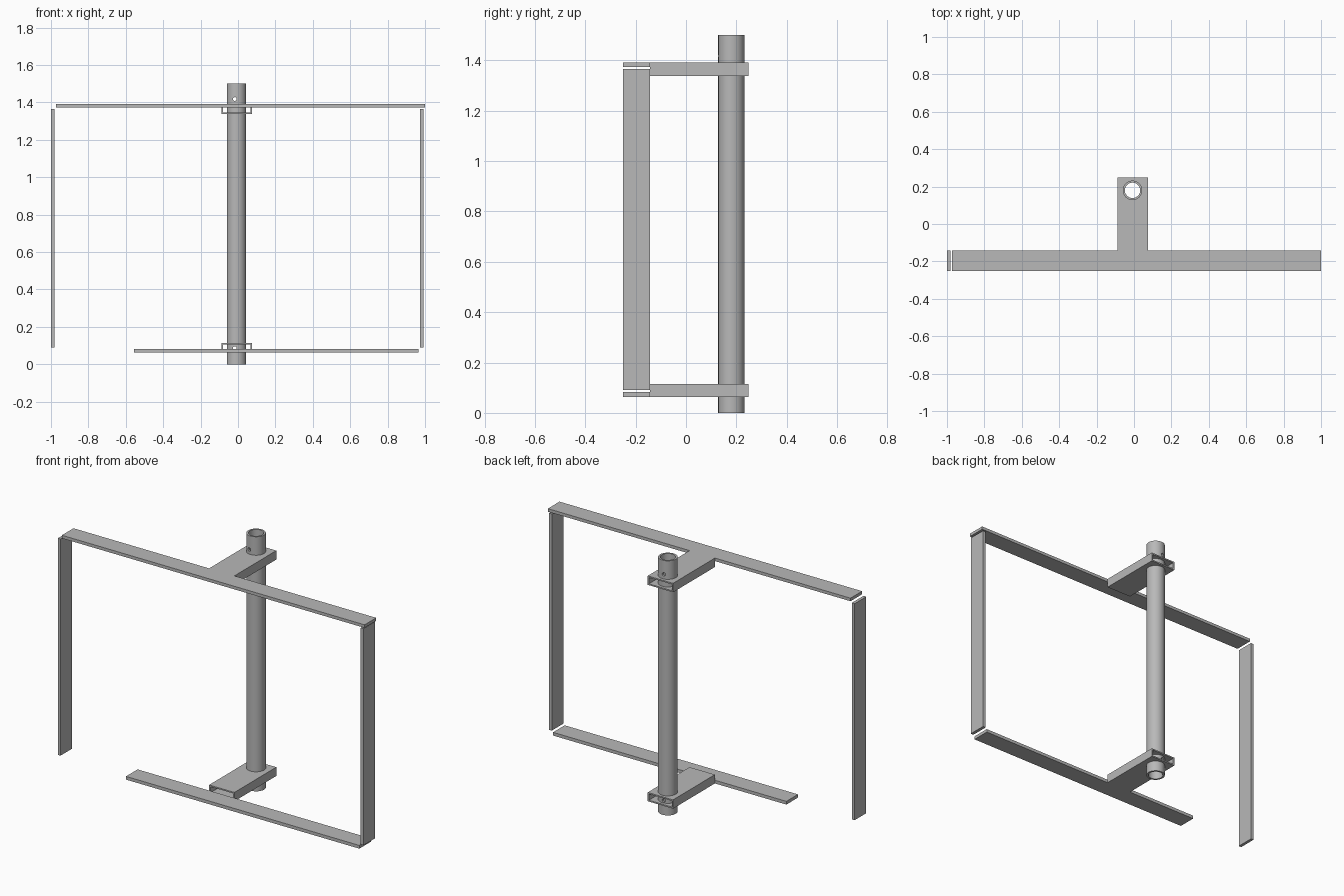
import bpy, bmesh, math
from mathutils import Matrix, Vector

cube = bpy.data.objects.get("Cube")
if cube:
    bpy.data.objects.remove(cube, do_unlink=True)

steel = bpy.data.materials.new("grey_steel")
steel.use_nodes = True
GREY = (0.48, 0.48, 0.48, 1)
steel.diffuse_color = GREY
steel.node_tree.nodes["Principled BSDF"].inputs["Base Color"].default_value = GREY

COL_X, COL_Y, COL_R, COL_H = -0.008, 0.18, 0.052, 1.5


def finish(name, bm):
    bmesh.ops.recalc_face_normals(bm, faces=bm.faces)
    mesh = bpy.data.meshes.new(name)
    bm.to_mesh(mesh)
    bm.free()
    mesh.materials.append(steel)
    obj = bpy.data.objects.new(name, mesh)
    bpy.context.collection.objects.link(obj)
    return obj


def box(name, x, y, z):
    """Solid bar from (low, high) pairs."""
    bm = bmesh.new()
    lo, hi = (Vector(c) for c in zip(x, y, z))
    bmesh.ops.create_cube(bm, size=1, matrix=Matrix.Translation((lo + hi) / 2)
                          @ Matrix.Diagonal((*(hi - lo), 1)))
    return finish(name, bm)


def extruded_frame(name, outer, inner, move):
    """Hollow section between two matching loops, extruded along move."""
    bm = bmesh.new()
    rings = [[bm.verts.new(Vector(p) + off) for p in loop]
             for off in (Vector(), Vector(move)) for loop in (outer, inner)]
    o0, i0, o1, i1 = rings
    n = len(outer)
    for a, b in ((o0, o1), (i0, i1), (o0, i0), (o1, i1)):
        for k in range(n):
            j = (k + 1) % n
            bm.faces.new((a[k], a[j], b[j], b[k]))
    return finish(name, bm)


def cylinder(name, radius, depth, matrix):
    bm = bmesh.new()
    bmesh.ops.create_cone(bm, cap_ends=True, segments=32, radius1=radius,
                          radius2=radius, depth=depth, matrix=matrix)
    return finish(name, bm)


def cut(obj, cutter):
    mod = obj.modifiers.new("cut", "BOOLEAN")
    mod.operation, mod.solver, mod.object = "DIFFERENCE", "EXACT", cutter
    bpy.context.view_layer.objects.active = obj
    bpy.ops.object.modifier_apply(modifier=mod.name)
    bpy.data.objects.remove(cutter, do_unlink=True)


def circle(r, n=48):
    return [(COL_X + r * math.cos(k * math.tau / n),
             COL_Y + r * math.sin(k * math.tau / n), 0) for k in range(n)]


def rectangle(x0, x1, z0, z1, y):
    return [(x0, y, z0), (x1, y, z0), (x1, y, z1), (x0, y, z1)]


# Flat bars of the open rectangular frame
BAR_Y = (-0.25, -0.142)
box("top_bar", (-0.973, 1.0), BAR_Y, (1.373, 1.391))
box("bottom_bar", (-0.555, 0.966), BAR_Y, (0.063, 0.082))
box("right_post", (-1.0, -0.982), BAR_Y, (0.09, 1.366))
box("left_post", (0.974, 0.993), BAR_Y, (0.09, 1.366))

# Hollow arms joining the frame to the column
WALL = 0.008
for name, z0, z1 in (("top_arm", 1.338, 1.391), ("bottom_arm", 0.063, 0.115)):
    x0, x1 = -0.089, 0.076
    arm = extruded_frame(name, rectangle(x0, x1, z0, z1, -0.142),
                         rectangle(x0 + WALL, x1 - WALL, z0 + WALL, z1 - WALL, -0.142),
                         (0, 0.39, 0))
    cut(arm, cylinder("column_cutter", COL_R - 0.001, 0.2,
                      Matrix.Translation((COL_X, COL_Y, (z0 + z1) / 2))))

# Tubular column with a bolt hole through it near each end
column = extruded_frame("column", circle(COL_R), circle(0.041), (0, 0, COL_H))
for z in (0.086, 1.418):
    cut(column, cylinder("bolt_cutter", 0.01, 0.3, Matrix.Translation((-0.017, COL_Y, z))
                         @ Matrix.Rotation(math.pi / 2, 4, "X")))
bpy.ops.object.select_all(action="DESELECT")
column.select_set(True)
bpy.context.view_layer.objects.active = column
bpy.ops.object.shade_smooth_by_angle(angle=math.radians(30))
